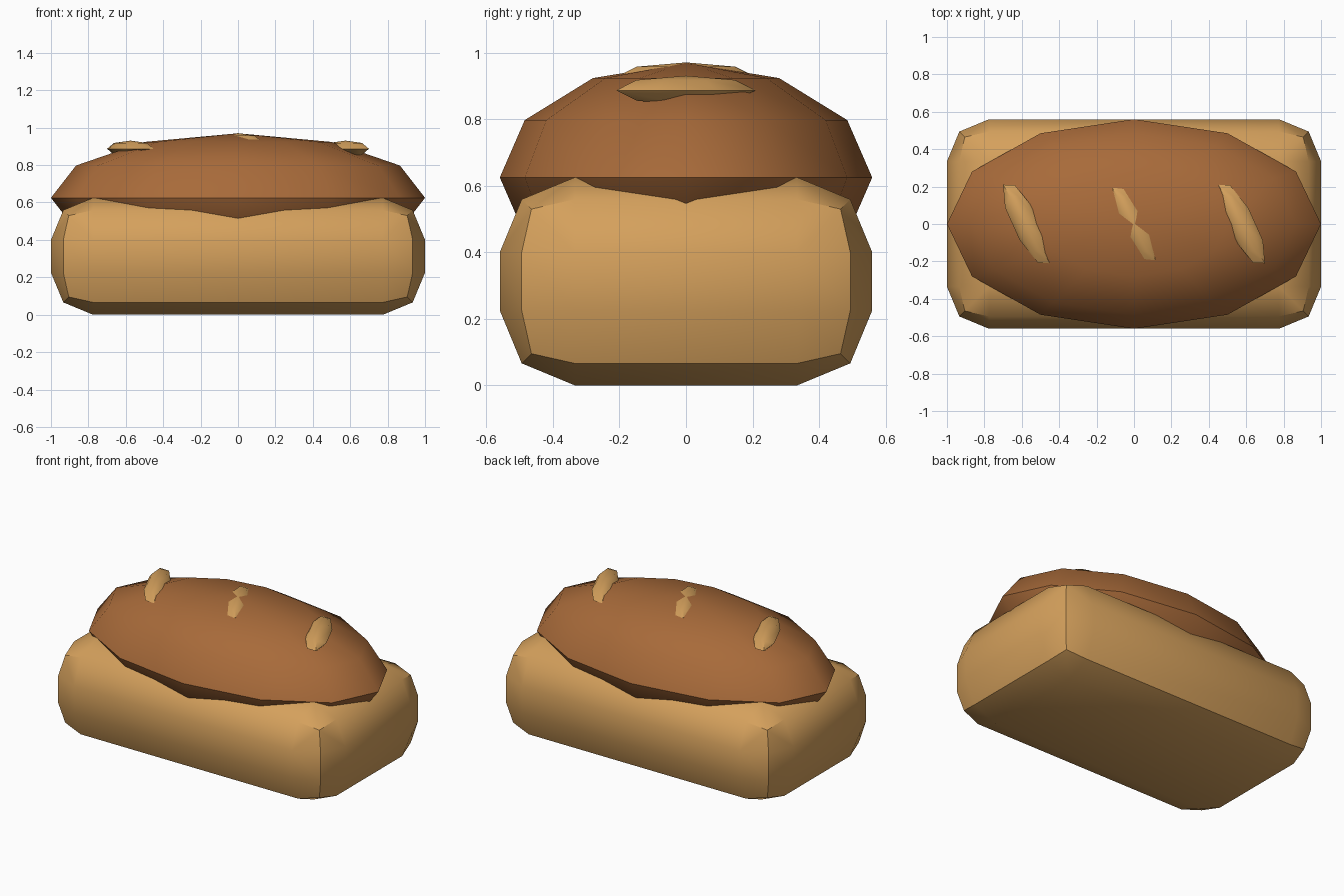
import bpy, bmesh
from math import radians
from mathutils import Matrix, Vector

if "Cube" in bpy.data.objects:
    bpy.data.objects.remove(bpy.data.objects["Cube"])


def material(name, rgb):
    mat = bpy.data.materials.new(name)
    mat.use_nodes = True
    colour = (*rgb, 1)
    mat.diffuse_color = colour
    bsdf = next(n for n in mat.node_tree.nodes if n.type == 'BSDF_PRINCIPLED')
    bsdf.inputs["Base Color"].default_value = colour
    return mat


def add_part(name, bm, mat):
    mesh = bpy.data.meshes.new(name)
    bmesh.ops.recalc_face_normals(bm, faces=bm.faces)
    bm.to_mesh(mesh)
    bm.free()
    mesh.materials.append(mat)
    mesh.shade_smooth()
    mesh.set_sharp_from_angle(angle=radians(45))
    obj = bpy.data.objects.new(name, mesh)
    bpy.context.collection.objects.link(obj)
    return obj


def ellipsoid(name, centre, axes, segments, rings, mat):
    """Low-poly sphere stretched along three given half-axes."""
    bm = bmesh.new()
    bmesh.ops.create_uvsphere(bm, u_segments=segments, v_segments=rings, radius=1)
    stretch = Matrix([Vector(a) for a in axes]).transposed().to_4x4()
    bmesh.ops.transform(bm, matrix=Matrix.Translation(centre) @ stretch, verts=bm.verts)
    return add_part(name, bm, mat)


crumb = material("pale_crumb", (0.66, 0.352, 0.107))
crust = material("brown_crust", (0.39, 0.145, 0.042))

# Loaf base: a box with rounded edges
bm = bmesh.new()
bmesh.ops.create_cube(bm, size=1)
bmesh.ops.scale(bm, vec=(2, 1.12, 0.625), verts=bm.verts)
bmesh.ops.translate(bm, vec=(0, 0, 0.3125), verts=bm.verts)
bmesh.ops.bevel(bm, geom=bm.edges[:], offset=0.225, offset_type='OFFSET',
                segments=2, profile=0.5, affect='EDGES')
add_part("loaf_base", bm, crumb)

# Domed crust sunk into the base
ellipsoid("crust_dome", (0, 0, 0.625), [(1, 0, 0), (0, 0.56, 0), (0, 0, 0.345)], 12, 6, crust)

# Three slanted score marks across the top
slash_axes = [(-0.125, 0.21, 0), (-0.037, -0.085, 0), (0, 0, 0.044)]
for side, x, z in (("right", -0.575, 0.887), ("middle", 0, 0.927), ("left", 0.575, 0.887)):
    ellipsoid(f"score_mark_{side}", (x, 0, z), slash_axes, 8, 4, crumb)
